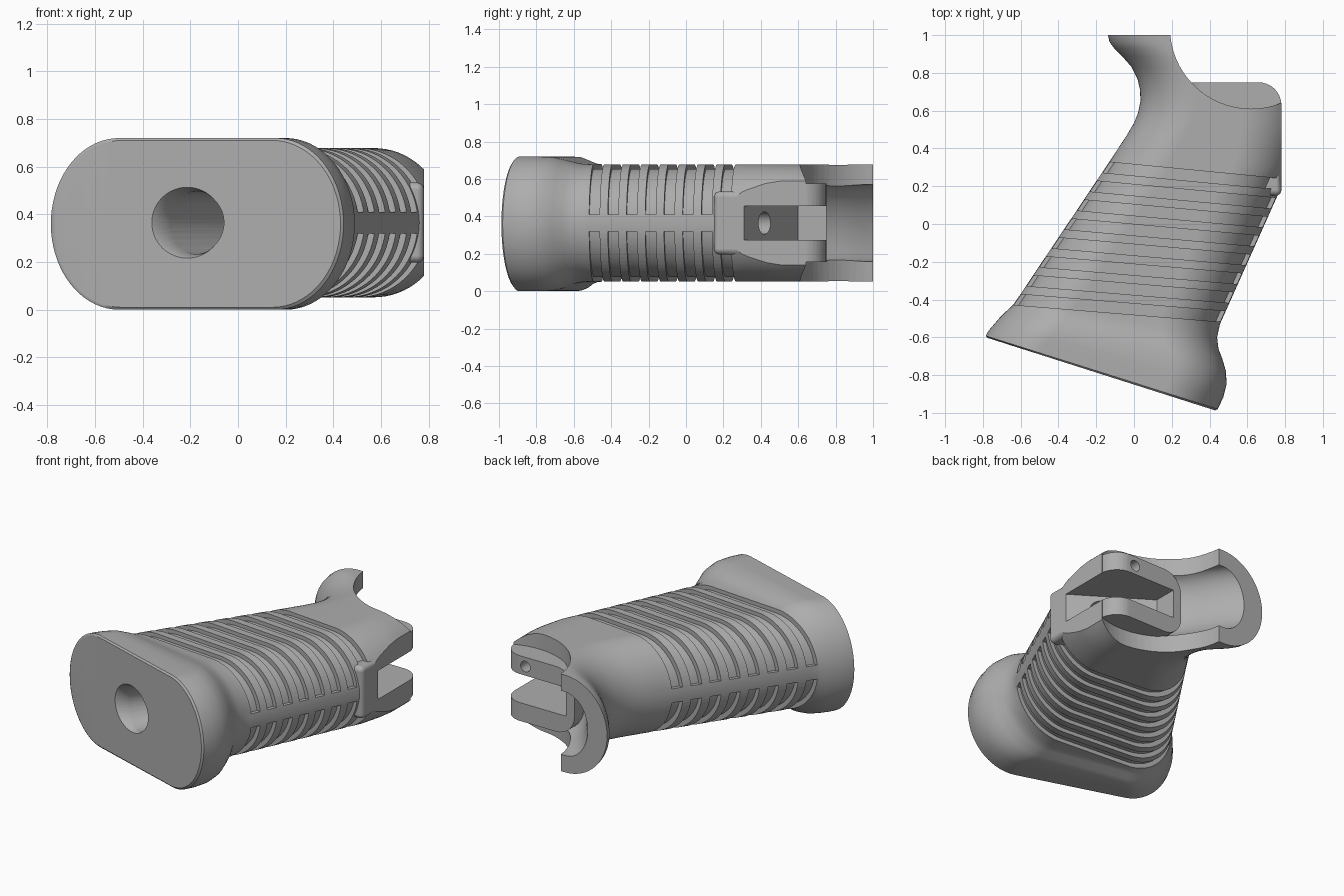
import bpy, bmesh, math
from mathutils import Vector, Matrix

if "Cube" in bpy.data.objects:
    bpy.data.objects.remove(bpy.data.objects["Cube"], do_unlink=True)

ZC = 0.365        # mid-plane height
HALF = 0.313      # half thickness of the grip
FACE = 0.78       # flat front plane

grey = bpy.data.materials.new("matte_grey")
grey.use_nodes = True
grey.diffuse_color = (0.42, 0.42, 0.42, 1)
grey.node_tree.nodes["Principled BSDF"].inputs["Base Color"].default_value = (0.42, 0.42, 0.42, 1)


def finish(name, bm):
    bmesh.ops.triangulate(bm, faces=bm.faces[:])
    bmesh.ops.recalc_face_normals(bm, faces=bm.faces[:])
    if bm.calc_volume(signed=True) < 0:
        bmesh.ops.reverse_faces(bm, faces=bm.faces[:])
    mesh = bpy.data.meshes.new(name)
    bm.to_mesh(mesh)
    bm.free()
    mesh.materials.append(grey)
    obj = bpy.data.objects.new(name, mesh)
    bpy.context.collection.objects.link(obj)
    return obj


def loft(name, rings):
    """Closed skin through rings of equal point count, capped at both ends."""
    bm = bmesh.new()
    rows = [[bm.verts.new(p) for p in ring] for ring in rings]
    n = len(rows[0])
    for a, b in zip(rows, rows[1:]):
        for i in range(n):
            j = (i + 1) % n
            bm.faces.new((a[i], a[j], b[j], b[i]))
    bm.faces.new(rows[0])
    bm.faces.new(rows[-1])
    return finish(name, bm)


def box(name, lo, hi, bevels=()):
    """Box; each bevel is (edge test on midpoint, radius)."""
    lo, hi = Vector(lo), Vector(hi)
    bm = bmesh.new()
    bmesh.ops.create_cube(bm, size=1)
    for v in bm.verts:
        v.co = Vector([(lo[i] + hi[i]) / 2 + v.co[i] * (hi[i] - lo[i]) for i in range(3)])
    for test, radius in bevels:
        picked = [e for e in bm.edges if test((e.verts[0].co + e.verts[1].co) / 2)]
        bmesh.ops.bevel(bm, geom=picked, offset=radius, segments=8, profile=0.5, affect='EDGES')
    return finish(name, bm)


def rod(name, start, end, r1, r2=None):
    start, end = Vector(start), Vector(end)
    axis = end - start
    bm = bmesh.new()
    turn = axis.to_track_quat('Z', 'Y').to_matrix().to_4x4()
    bmesh.ops.create_cone(bm, cap_ends=True, segments=64, radius1=r1,
                          radius2=r1 if r2 is None else r2, depth=axis.length,
                          matrix=Matrix.Translation((start + end) / 2) @ turn)
    return finish(name, bm)


def measure(mesh):
    bm = bmesh.new()
    bm.from_mesh(mesh)
    volume, leaks = bm.calc_volume(signed=True), sum(not e.is_manifold for e in bm.edges)
    bm.free()
    return volume, leaks


def combine(target, tool, operation):
    """Boolean that keeps the first watertight result of a sensible volume."""
    before = measure(target.data)[0]
    low, high = (1, 1.5) if operation == 'UNION' else (0.5, 1)
    for solver, self_test in (('MANIFOLD', False), ('EXACT', False), ('EXACT', True)):
        mod = target.modifiers.new(operation, 'BOOLEAN')
        mod.operation, mod.object, mod.solver = operation, tool, solver
        mod.use_self = self_test
        bpy.context.view_layer.update()
        evaluated = target.evaluated_get(bpy.context.evaluated_depsgraph_get())
        result = bpy.data.meshes.new_from_object(evaluated)
        target.modifiers.remove(mod)
        after, leaks = measure(result)
        if before * low < after < before * high and abs(after - before) > 1e-6 and not leaks:
            target.data = result
            break
    bpy.data.objects.remove(tool, do_unlink=True)


def half_section(left, right, h, start=0.0, steps=18, zc=ZC):
    """Upper half of a stadium from the right end to the left end."""
    left, right = Vector(left), Vector(right)
    span = (right - left).length
    u = (right - left) / span
    rx = min(0.3, span * 0.48)
    a0 = math.asin(start / h)
    angles = [a0 + (math.pi / 2 - a0) * i / steps for i in range(steps + 1)]
    pts = [(right - u * rx * (1 - math.cos(a)), h * math.sin(a)) for a in angles]
    pts += [(left + u * rx * (1 - math.cos(a)), h * math.sin(a)) for a in reversed(angles)]
    return [Vector((p.x, p.y, zc + z)) for p, z in pts]


def section(left, right, h, zc=ZC):
    top = half_section(left, right, h, zc=zc)
    return top + [Vector((p.x, p.y, 2 * zc - p.z)) for p in reversed(top[1:-1])]


def left_line(y):
    return (-0.60 + (y + 0.37) * 0.671, y)


def right_line(y):
    return (0.455 + (y + 0.53) * 0.448, y)


# Main body: flared foot, straight handle and curved tang
stations = [
    ((-0.775, -0.603), (0.43, -0.987), 0.35),
    ((-0.785, -0.592), (0.443, -0.98), 0.36),
    ((-0.77, -0.565), (0.472, -0.92), 0.36),
    ((-0.74, -0.53), (0.49, -0.85), 0.36),
    ((-0.71, -0.495), (0.487, -0.78), 0.357),
    ((-0.68, -0.465), (0.468, -0.715), 0.343),
    ((-0.655, -0.443), (0.447, -0.66), 0.326),
    ((-0.637, -0.425), (0.44, -0.60), 0.316),
    (left_line(-0.39), right_line(-0.53), HALF),
    (left_line(0.36), right_line(0.30), HALF),
    ((-0.035, 0.475), (0.86, 0.43), HALF),
    ((0.0, 0.535), (0.87, 0.50), HALF),
    ((0.022, 0.59), (0.87, 0.56), HALF),
    ((0.034, 0.65), (0.87, 0.63), HALF),
    ((0.032, 0.71), (0.87, 0.70), HALF),
    ((0.018, 0.77), (0.87, 0.77), HALF),
    ((-0.012, 0.83), (0.87, 0.83), HALF),
    ((-0.06, 0.885), (0.87, 0.885), HALF),
    ((-0.105, 0.93), (0.87, 0.93), HALF),
    ((-0.13, 0.965), (0.87, 0.965), HALF),
    ((-0.138, 1.0), (0.87, 1.0), HALF),
]
grip = loft("grip_body", [section(l, r, h, 0.36 if h > 0.34 else ZC) for l, r, h in stations])

# Flat front plane and round saddle behind the tang
combine(grip, box("front_trim", (FACE, 0, -1), (1.3, 1.2, 2)), 'DIFFERENCE')
saddle = rod("saddle_cutter", (0.62, 1.04, -0.5), (0.62, 1.04, 1.5), 0.43)
combine(grip, saddle, 'DIFFERENCE')


# Hollow channel along the inside of the tang
def channel_ring(y, floor):
    arc = [math.pi * i / 24 - math.pi / 2 for i in range(25)]
    ring = [(floor + 0.16 * (1 - math.cos(a)), y, ZC + 0.205 * math.sin(a)) for a in arc]
    return ring + [(0.6, y, ZC + 0.205), (0.6, y, ZC - 0.205)]


channel = [(0.66, 0.25), (0.71, 0.205), (0.76, 0.17), (0.81, 0.138), (0.86, 0.105),
           (0.91, 0.07), (0.96, 0.03), (1.04, -0.03)]
combine(grip, loft("channel_cutter", [channel_ring(y, x) for y, x in channel]), 'DIFFERENCE')


# Side grooves, leaving a plain strip down the front and back
def groove(k, side):
    rows = []
    for dy in (-0.028, 0.028):
        l = Vector(left_line(0.30 - 0.1 * k + dy))
        r = Vector(right_line(0.21 - 0.1 * k + dy))
        u = (r - l).normalized()
        for d in (-0.024, 0.03):
            rows.append(half_section(l - u * d, r + u * d, HALF + d, 0.045))
    inner_lo, outer_lo, inner_hi, outer_hi = rows
    rings = [list(q) for q in zip(inner_lo, outer_lo, outer_hi, inner_hi)]
    if side < 0:
        rings = [[Vector((p.x, p.y, 2 * ZC - p.z)) for p in ring] for ring in rings]
    return loft("groove_cutter", rings)


for k in range(8):
    for side in (1, -1):
        combine(grip, groove(k, side), 'DIFFERENCE')

# Front pad and mounting block
pad = box("front_pad", (0.64, 0.15, ZC - 0.168), (FACE, 0.36, ZC + 0.168),
          [(lambda m: (m.y < 0.2 and (m.x > 0.75 or abs(m.z - ZC) > 0.1) and m.x > 0.7)
            or (m.x > 0.75 and abs(m.z - ZC) > 0.1), 0.03)])
combine(grip, pad, 'UNION')
block = box("mount_block", (0.27, 0.42, ZC - 0.21), (FACE, 0.75, ZC + 0.21),
            [(lambda m: m.x > 0.7 and m.y > 0.7 and abs(m.z - ZC) < 0.01, 0.12),
             (lambda m: m.x < 0.28 and abs(m.z - ZC) > 0.2, 0.13)])
combine(grip, block, 'UNION')

# Slot between the prongs, with a sloping floor
slot_xy = [(0.90, 0.233), (0.33, 0.60), (0.33, 0.95), (0.90, 0.95)]
slot = loft("slot_cutter", [[(x, y, ZC + s * 0.092) for x, y in slot_xy] for s in (-1, 1)])
combine(grip, slot, 'DIFFERENCE')

# Bolt bore from the foot, bolt hole to the slot and spring hole in the upper prong
foot = Vector((-0.19, -0.79, ZC))
axis = Vector((0.80, 1.21, 0)).normalized()
combine(grip, rod("bore_cutter", foot - axis * 0.2, foot + axis * 1.1, 0.132), 'DIFFERENCE')
combine(grip, rod("bore_chamfer", foot - axis * 0.06, foot + axis * 0.04, 0.18, 0.125), 'DIFFERENCE')
combine(grip, rod("bolt_hole", foot + axis * 1.0, foot + axis * 1.6, 0.06), 'DIFFERENCE')
spring_z = ZC + 0.15
combine(grip, rod("spring_hole", (0.62, 0.45, spring_z), (0.62, 0.85, spring_z), 0.034), 'DIFFERENCE')

# Smooth shading with crisp edges
bpy.ops.object.select_all(action='DESELECT')
grip.select_set(True)
bpy.context.view_layer.objects.active = grip
bpy.ops.object.shade_smooth_by_angle(angle=math.radians(32))
weighted = grip.modifiers.new("weighted_normals", 'WEIGHTED_NORMAL')
weighted.keep_sharp = True
